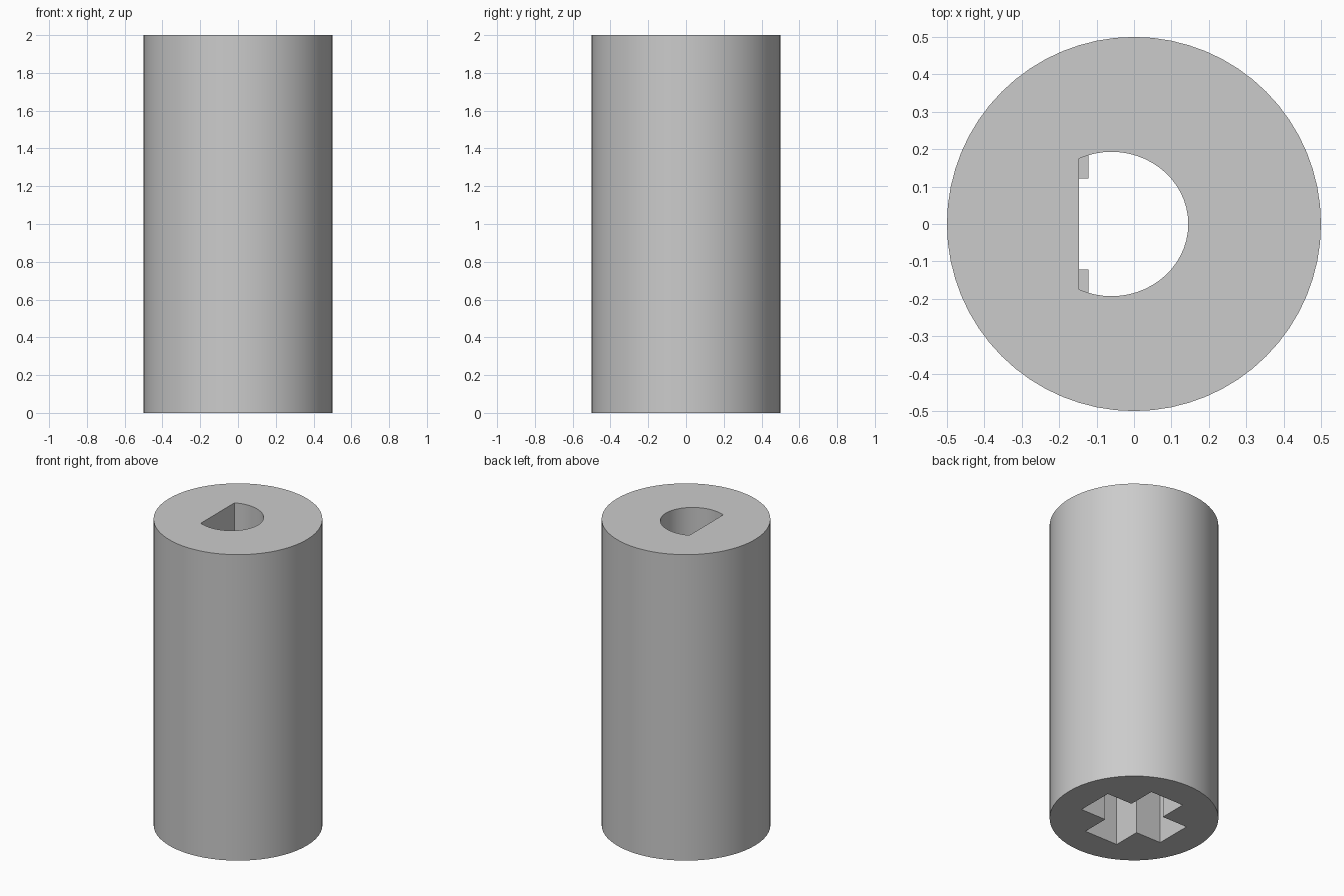
import bpy
import bmesh
from math import sin, cos, pi, acos, radians

cube = bpy.data.objects.get("Cube")
if cube:
    bpy.data.objects.remove(cube, do_unlink=True)

grey = bpy.data.materials.new("plain_grey")
grey.use_nodes = True
colour = (0.6, 0.6, 0.6, 1)
grey.diffuse_color = colour
grey.node_tree.nodes["Principled BSDF"].inputs["Base Color"].default_value = colour


def prism(name, outline, bottom, top):
    """Extrude a flat outline (counter-clockwise) from bottom to top."""
    bm = bmesh.new()
    face = bm.faces.new([bm.verts.new((x, y, bottom)) for x, y in outline])
    walls = bmesh.ops.extrude_face_region(bm, geom=[face])
    raised = [v for v in walls["geom"] if isinstance(v, bmesh.types.BMVert)]
    bmesh.ops.translate(bm, verts=raised, vec=(0, 0, top - bottom))
    bmesh.ops.recalc_face_normals(bm, faces=bm.faces)
    mesh = bpy.data.meshes.new(name)
    bm.to_mesh(mesh)
    bm.free()
    mesh.materials.append(grey)
    obj = bpy.data.objects.new(name, mesh)
    bpy.context.collection.objects.link(obj)
    return obj


def arc(cx, rx, ry, start, end, steps):
    angles = [start + (end - start) * i / steps for i in range(steps + 1)]
    return [(cx + rx * cos(a), ry * sin(a)) for a in angles]


# Solid round body
body = prism("coupling_body", arc(0, 0.5, 0.5, 0, 2 * pi, 64)[:-1], 0, 2)

# D-shaped socket in the upper half, flat side towards -x
flat_x, centre_x, rx, ry = -0.147, -0.06, 0.205, 0.193
reach = acos((flat_x - centre_x) / rx)
d_socket = prism("d_socket_cutter", arc(centre_x, rx, ry, -reach, reach, 36), 1, 2.1)

# Cross-shaped socket in the lower half
w, arm = 0.121, 0.304
quarter = [(arm, -w), (arm, w), (w, w)]
cross = []
for c, s in ((1, 0), (0, 1), (-1, 0), (0, -1)):
    cross += [(x * c - y * s, x * s + y * c) for x, y in quarter]
cross_socket = prism("cross_socket_cutter", cross, -0.1, 1.002)

# Cut both sockets, then drop the cutters
bpy.context.view_layer.objects.active = body
for cutter in (d_socket, cross_socket):
    cutter.hide_render = True
    cut = body.modifiers.new(cutter.name, "BOOLEAN")
    cut.operation = "DIFFERENCE"
    cut.solver = "EXACT"
    cut.object = cutter
    bpy.ops.object.modifier_apply(modifier=cut.name)
    bpy.data.objects.remove(cutter, do_unlink=True)

# Smooth round walls, crisp rims and corners
bpy.ops.object.select_all(action="DESELECT")
body.select_set(True)
bpy.ops.object.shade_smooth_by_angle(angle=radians(30))
